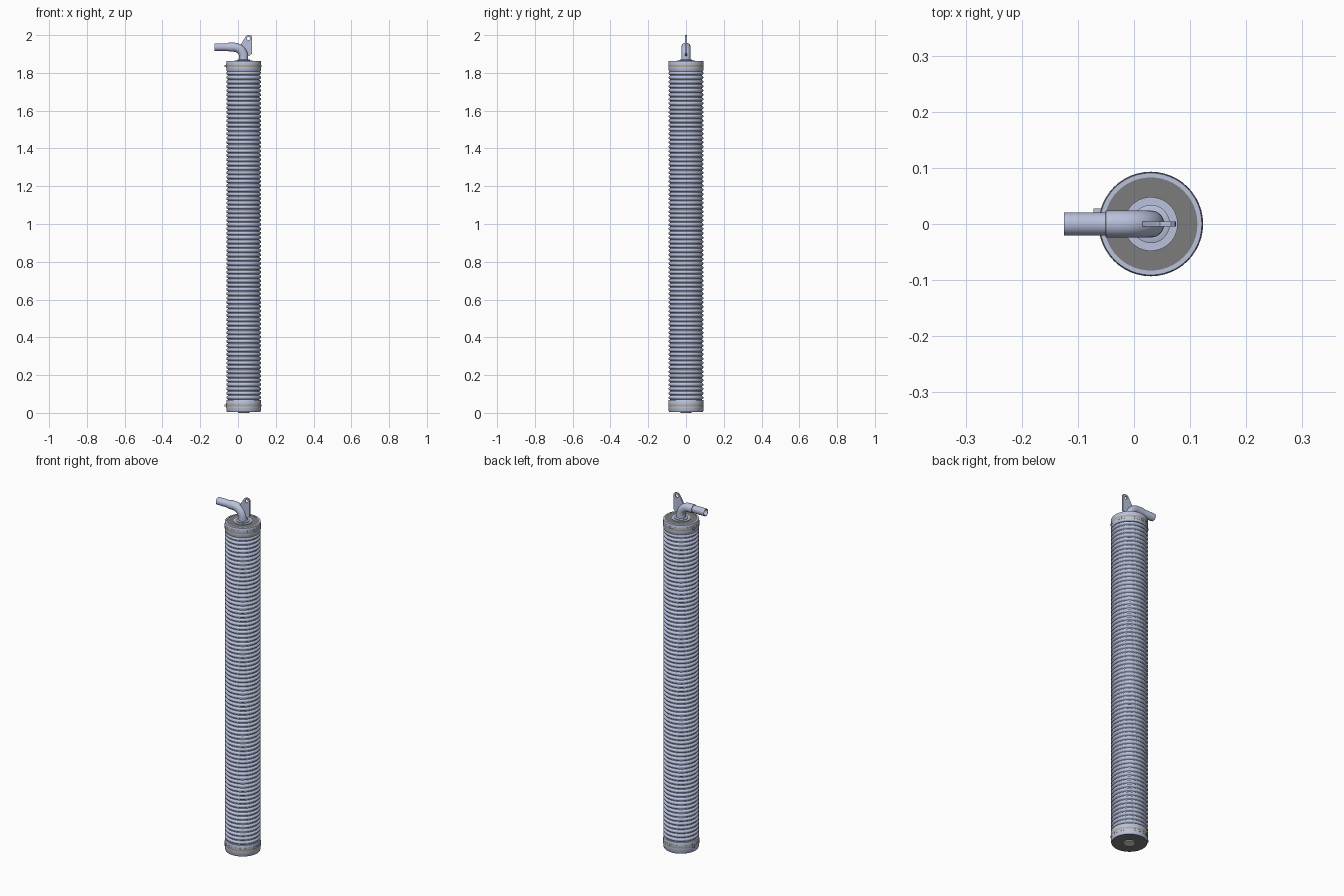
import bpy, bmesh, math
from mathutils import Vector

if "Cube" in bpy.data.objects:
    bpy.data.objects.remove(bpy.data.objects["Cube"])

CX = 0.03      # axis of the tube
SEG = 48


def material(name, rgb):
    m = bpy.data.materials.new(name)
    m.diffuse_color = (*rgb, 1)
    m.use_nodes = True
    m.node_tree.nodes["Principled BSDF"].inputs["Base Color"].default_value = m.diffuse_color
    return m


STEEL = material("pale blue steel", (0.49, 0.54, 0.72))
GREY = material("mid grey", (0.20, 0.20, 0.20))
TAN = material("tan band", (0.45, 0.39, 0.27))
PALE = material("pale plug", (0.70, 0.71, 0.68))


def finish(bm, name, mats, smooth=True):
    bmesh.ops.recalc_face_normals(bm, faces=bm.faces)
    me = bpy.data.meshes.new(name)
    bm.to_mesh(me)
    bm.free()
    ob = bpy.data.objects.new(name, me)
    bpy.context.collection.objects.link(ob)
    for m in mats:
        me.materials.append(m)
    if smooth:
        bpy.ops.object.select_all(action='DESELECT')
        ob.select_set(True)
        bpy.context.view_layer.objects.active = ob
        bpy.ops.object.shade_smooth_by_angle(angle=math.radians(35))
    return ob


def loft(bm, rings, closed=False):
    """Join successive rings of points with quads."""
    vs = [[bm.verts.new(p) for p in r] for r in rings]
    pairs = list(zip(vs, vs[1:])) + ([(vs[-1], vs[0])] if closed else [])
    for a, b in pairs:
        n = len(a)
        for i in range(n):
            bm.faces.new((a[i], a[(i + 1) % n], b[(i + 1) % n], b[i]))
    return vs


def lathe(name, profile, mats, closed=False):
    bm = bmesh.new()
    rings = [[(CX + r * math.cos(2 * math.pi * i / SEG), r * math.sin(2 * math.pi * i / SEG), z)
              for i in range(SEG)] for r, z in profile]
    vs = loft(bm, rings, closed)
    if not closed:
        bm.faces.new(vs[0])
        bm.faces.new(vs[-1])
    return finish(bm, name, mats)


def box(name, centre, size, mat):
    bm = bmesh.new()
    bmesh.ops.create_cube(bm, size=1)
    for v in bm.verts:
        v.co = Vector(centre) + Vector([v.co[i] * size[i] for i in range(3)])
    return finish(bm, name, [mat], False)


# Ribbed hose: one continuous corrugated profile
Z0, Z1, COUNT = 0.068, 1.808, 76
pitch = (Z1 - Z0) / COUNT
profile = []
for k in range(COUNT):
    z = Z0 + k * pitch
    profile += [(0.084, z), (0.084, z + 0.16 * pitch), (0.090, z + 0.32 * pitch),
                (0.092, z + 0.46 * pitch), (0.092, z + 0.70 * pitch), (0.090, z + 0.84 * pitch)]
profile.append((0.084, Z1))
lathe("ribbed_hose", profile, [STEEL])

# End collars, filler discs, clamp bands and clamp screws
for label, lo, hi, band in (("bottom", 0.006, 0.068, 0.040), ("top", 1.808, 1.863, 1.836)):
    lathe(label + "_collar", [(0.083, lo), (0.089, lo), (0.092, lo + 0.006), (0.092, hi - 0.002),
                              (0.091, hi), (0.083, hi)], [STEEL], closed=True)
    rim = 0.089 if label == "bottom" else 0.0835
    base = lo - 0.001 if label == "bottom" else lo + 0.001
    lathe(label + "_filler", [(rim, base), (rim, lo + 0.003), (0.0835, lo + 0.004),
                              (0.0835, hi - 0.001)], [GREY])
    lathe(label + "_clamp_band", [(0.091, band - 0.013), (0.0928, band - 0.013),
                                  (0.0928, band + 0.013), (0.091, band + 0.013)], [STEEL], closed=True)
    lathe(label + "_band_stripe", [(0.092, band - 0.005), (0.0932, band - 0.005),
                                   (0.0932, band + 0.005), (0.092, band + 0.005)], [TAN], closed=True)
    box(label + "_clamp_screw", (CX - 0.095, 0.024, band), (0.014, 0.007, 0.010), STEEL)

# Central fittings at both ends
lathe("bottom_plug", [(0.030, 0.010), (0.030, 0.001), (0.029, 0.0)], [PALE])
lathe("top_flange", [(0.048, 1.858), (0.048, 1.865), (0.034, 1.865), (0.034, 1.869),
                     (0.028, 1.871)], [STEEL])

# Outlet elbow with a stepped, hollow hose tail
PZ, BEND = 1.936, 0.052
stations = [(CX, 1.860, 0.0, 0.024)]
for k in range(11):
    a = math.pi / 2 * k / 10
    stations.append((CX - BEND + BEND * math.cos(a), PZ - BEND + BEND * math.sin(a), a, 0.024))
q = math.pi / 2
stations += [(-0.05, PZ, q, 0.024), (-0.051, PZ, q, 0.0205)]
for k in range(4):
    x = -0.074 - 0.013 * k
    stations += [(x, PZ, q, 0.0203), (x - 0.002, PZ, q, 0.0208)]
stations += [(-0.125, PZ, q, 0.0200), (-0.125, PZ, q, 0.0165), (-0.05, PZ, q, 0.0165)]
bm = bmesh.new()
rings = []
for x, z, a, r in stations:
    ring = []
    for i in range(28):
        t = 2 * math.pi * i / 28
        u = r * math.cos(t)
        ring.append((x + u * math.cos(a), r * math.sin(t), z + u * math.sin(a)))
    rings.append(ring)
vs = loft(bm, rings)
bm.faces.new(vs[-1])
finish(bm, "outlet_elbow", [STEEL])

# Lifting lug: tapered plate with a through hole
HX, HZ, HR, T = 0.056, 1.982, 0.009, 0.0045
outer = [(0.075, 1.903), (0.075, 1.950), (0.075, 1.982), (0.073, 1.995), (0.066, 2.0),
         (0.056, 2.0), (0.046, 1.998), (0.039, 1.990), (0.034, 1.982), (0.022, 1.962),
         (0.013, 1.946), (0.016, 1.925), (0.036, 1.895), (0.060, 1.890)]
inner = []
for x, z in outer:
    d = Vector((x - HX, z - HZ)).normalized()
    inner.append((HX + HR * d.x, HZ + HR * d.y))
bm = bmesh.new()
loft(bm, [[(x, y, z) for x, z in ring] for ring, y in
          ((outer, -T), (outer, T), (inner, T), (inner, -T))], closed=True)
finish(bm, "lifting_lug", [STEEL], False)
